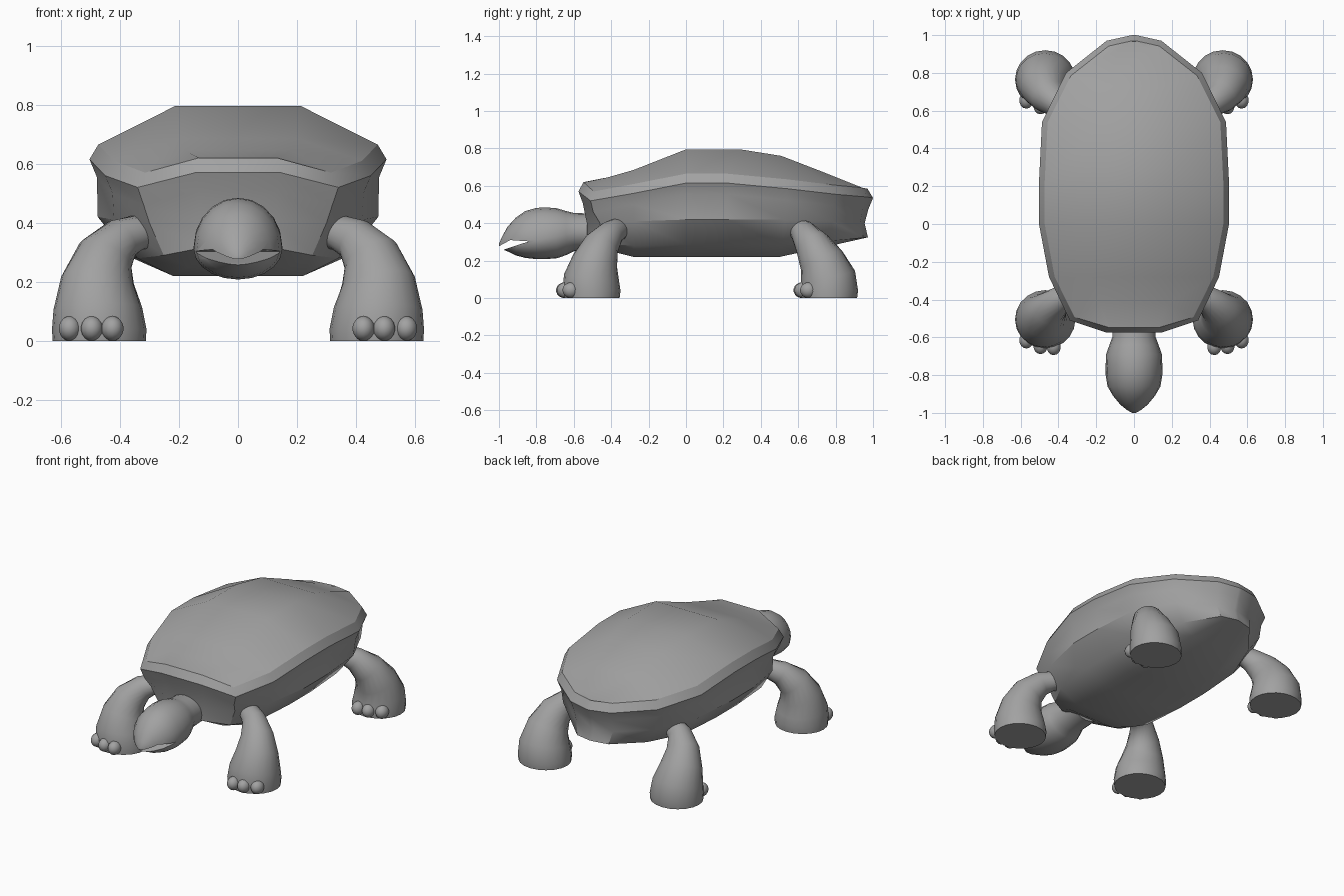
import bpy, bmesh, math
from mathutils import Vector

cube = bpy.data.objects.get("Cube")
if cube:
    bpy.data.objects.remove(cube, do_unlink=True)

skin = bpy.data.materials.new("stone grey")
skin.use_nodes = True
GREY = (0.36, 0.36, 0.36, 1)
skin.diffuse_color = GREY
skin.node_tree.nodes["Principled BSDF"].inputs["Base Color"].default_value = GREY


def finish(name, bm, angle=40):
    """Turn a bmesh into a smooth shaded object with the grey material."""
    bmesh.ops.recalc_face_normals(bm, faces=bm.faces)
    mesh = bpy.data.meshes.new(name)
    bm.to_mesh(mesh)
    bm.free()
    mesh.materials.append(skin)
    obj = bpy.data.objects.new(name, mesh)
    bpy.context.collection.objects.link(obj)
    bpy.ops.object.select_all(action='DESELECT')
    obj.select_set(True)
    bpy.context.view_layer.objects.active = obj
    bpy.ops.object.shade_smooth_by_angle(angle=math.radians(angle))
    return obj


def loft(rings, strip_caps=False):
    """Skin closed rings; cap the ends with n-gons or with left-right strips."""
    bm = bmesh.new()
    loops = [[bm.verts.new(p) for p in ring] for ring in rings]
    n = len(loops[0])
    for a, b in zip(loops, loops[1:]):
        for i in range(n):
            j = (i + 1) % n
            bm.faces.new((a[i], a[j], b[j], b[i]))
    for ring in (loops[0], loops[-1]):
        if strip_caps:
            for i in range(n // 2 - 1):
                bm.faces.new((ring[i], ring[i + 1], ring[n - 2 - i], ring[n - 1 - i]))
        else:
            bm.faces.new(ring)
    return bm


# Shell and belly: stations from front to back (ridge, rim, wall foot, belly edge)
stations = [
    ((.13, -.54, .62), (.145, -.575, .57), (.13, -.53, .40), (.10, -.49, .30)),
    ((.18, -.42, .645), (.34, -.51, .52), (.30, -.46, .40), (.17, -.40, .25)),
    ((.20, -.28, .685), (.45, -.28, .56), (.42, -.28, .41), (.22, -.28, .22)),
    ((.214, 0, .795), (.503, 0, .615), (.475, 0, .42), (.22, 0, .22)),
    ((.21, .29, .795), (.503, .22, .615), (.475, .22, .42), (.22, .22, .22)),
    ((.19, .51, .76), (.487, .54, .585), (.45, .53, .42), (.20, .50, .22)),
    ((.15, .73, .675), (.36, .80, .555), (.33, .78, .41), (.15, .73, .27)),
    ((.08, .93, .59), (.145, .97, .54), (.13, .93, .40), (.08, .93, .315)),
    ((.01, .965, .58), (.01, 1.0, .535), (.01, .955, .40), (.01, .95, .32)),
]
rings = []
for station in stations:
    ridge, rim, wall, belly = map(Vector, station)
    out = Vector((rim.x, rim.y - max(-.28, min(.6, rim.y)), 0)).normalized()
    upper = rim - out * .03 + Vector((0, 0, .05))
    lower = rim - out * .025 - Vector((0, 0, .06))
    upper.x, lower.x = max(upper.x, .008), max(lower.x, .008)
    chamfer = (wall + belly) / 2 + out * .02 - Vector((0, 0, .035))
    half = [ridge, upper, rim, lower, wall, chamfer, belly]
    rings.append(half + [Vector((-p.x, p.y, p.z)) for p in reversed(half)])
finish("shell_and_belly", loft(rings, True), 32)

# Head and neck: y, half width, top, widest height, bottom
head_profile = [
    (-.45, .11, .45, .35, .26), (-.60, .115, .455, .35, .25),
    (-.64, .13, .465, .34, .23), (-.69, .148, .48, .33, .213),
    (-.75, .15, .485, .32, .208), (-.80, .15, .482, .31, .208),
    (-.86, .14, .465, .305, .215), (-.91, .112, .43, .30, .228),
    (-.955, .075, .38, .295, .25), (-.985, .037, .325, .285, .262),
    (-1.0, .01, .29, .28, .268),
]
rings = []
for y, w, top, mid, bottom in head_profile:
    ring = []
    for k in range(20):
        a = math.tau * k / 20
        s = math.sin(a)
        ring.append((w * math.cos(a), y, mid + s * (top - mid if s > 0 else mid - bottom)))
    rings.append(ring)
head = finish("head", loft(rings))

# Mouth: a wedge cut between beak and lower jaw
wedge = [(-.84, .303), (-.94, .31), (-.998, .278), (-1.1, .26), (-1.1, .2), (-.965, .262)]
cutter = finish("mouth_cutter", loft([[(x, y, z) for y, z in wedge] for x in (-.3, .3)]))
cutter.hide_render = True
cut = head.modifiers.new("mouth", 'BOOLEAN')
cut.operation = 'DIFFERENCE'
cut.solver = 'EXACT'
cut.object = cutter
bpy.context.view_layer.objects.active = head
bpy.ops.object.modifier_apply(modifier=cut.name)
bpy.data.objects.remove(cutter, do_unlink=True)
bpy.ops.object.select_all(action='DESELECT')
head.select_set(True)
bpy.ops.object.shade_smooth_by_angle(angle=math.radians(40))


def tube(path, radii):
    """Rings across a path, each with its own side and depth radius."""
    pts = [Vector(p) for p in path]
    result = []
    for i, (p, (ru, rv)) in enumerate(zip(pts, radii)):
        t = pts[min(i + 1, len(pts) - 1)] - pts[max(i - 1, 0)]
        if i < 2:
            t = Vector((0, 0, 1))
        t.normalize()
        v = (Vector((0, 1, 0)) - t * t.y).normalized()
        u = v.cross(t)
        angles = [math.tau * k / 20 for k in range(20)]
        result.append([p + u * ru * math.cos(a) + v * rv * math.sin(a) for a in angles])
    return result


# Legs: paths from the sole up to the shoulder or hip
radii = [(.158, .15), (.16, .155), (.15, .148), (.125, .122), (.098, .095),
         (.073, .07), (.06, .058), (.052, .05)]
leg_paths = {
    "front": [(.47, -.505, 0), (.47, -.505, .04), (.475, -.505, .11), (.475, -.485, .20),
              (.45, -.45, .285), (.395, -.40, .345), (.33, -.36, .37), (.25, -.31, .36)],
    "back": [(.47, .765, 0), (.47, .765, .04), (.475, .76, .11), (.475, .725, .20),
             (.45, .675, .285), (.395, .63, .345), (.33, .605, .37), (.25, .58, .36)],
}
toes = [(.425, -.65), (.495, -.645), (.57, -.615)]

for end, path in leg_paths.items():
    shift = 0 if end == "front" else 1.27
    for side, sign in (("left", 1), ("right", -1)):
        mirrored = [(sign * x, y, z) for x, y, z in path]
        finish(f"{end}_leg_{side}", loft(tube(mirrored, radii)), 50)
        # Toes: three rounded knobs on the leading edge of the foot
        bm = bmesh.new()
        for x, y in toes:
            made = bmesh.ops.create_uvsphere(bm, u_segments=14, v_segments=9, radius=1)
            bmesh.ops.scale(bm, vec=(.038, .045, .042), verts=made["verts"])
            bmesh.ops.translate(bm, vec=(sign * x, y + shift, .042), verts=made["verts"])
        finish(f"{end}_toes_{side}", bm, 60)
